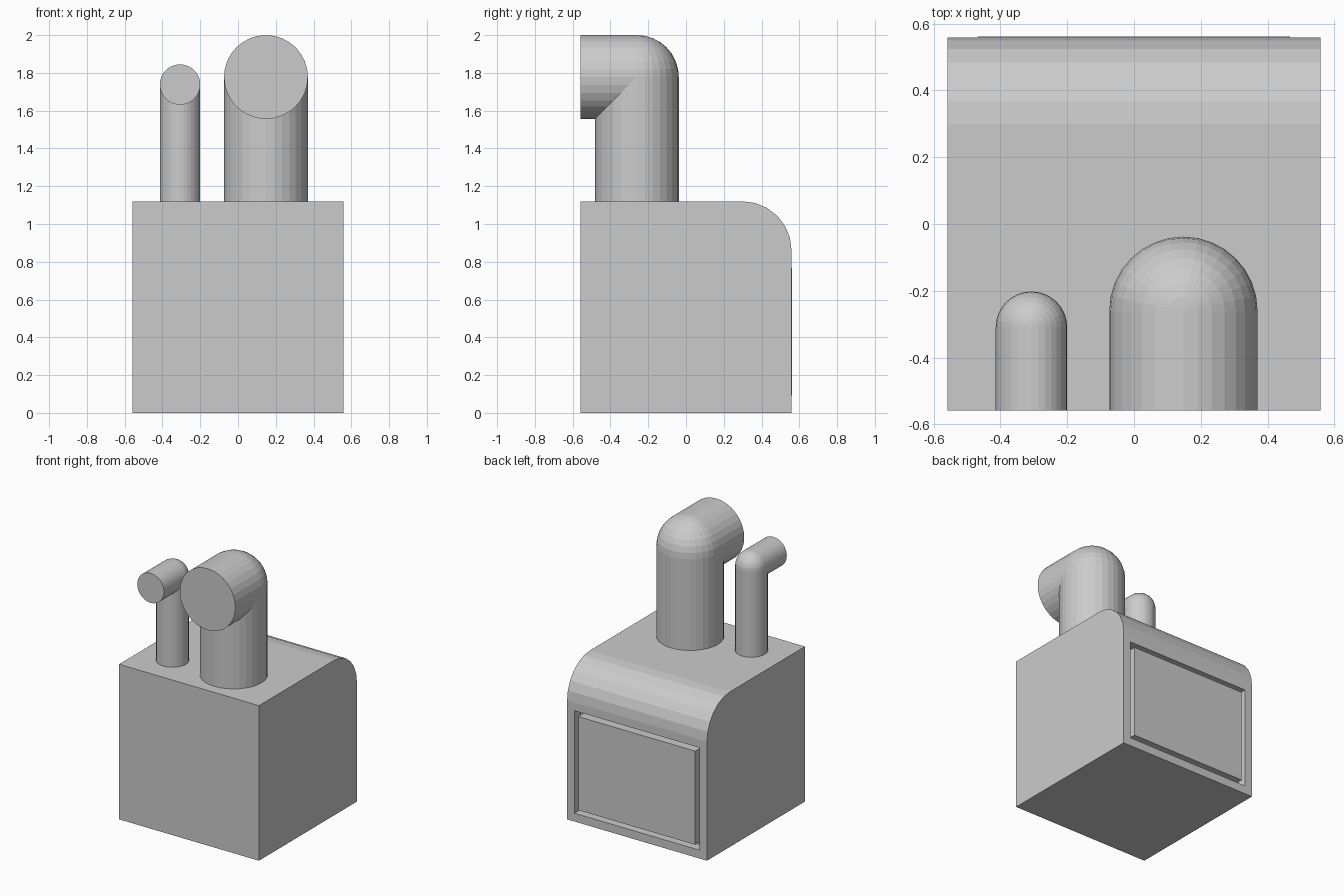
import bpy, bmesh
from math import sin, cos, pi
from mathutils import Matrix, Vector

cube = bpy.data.objects.get("Cube")
if cube:
    bpy.data.objects.remove(cube, do_unlink=True)

# one plain grey for everything
grey = bpy.data.materials.new("plain_grey")
grey.use_nodes = True
color = (0.6, 0.6, 0.6, 1)
grey.diffuse_color = color
grey.node_tree.nodes["Principled BSDF"].inputs["Base Color"].default_value = color


def finish(bm, name):
    bmesh.ops.recalc_face_normals(bm, faces=bm.faces)
    mesh = bpy.data.meshes.new(name)
    bm.to_mesh(mesh)
    bm.free()
    mesh.materials.append(grey)
    obj = bpy.data.objects.new(name, mesh)
    bpy.context.collection.objects.link(obj)
    return obj


# housing: side profile with a rounded top back edge, extruded across the width
HALF, HEIGHT, ROUND, STEPS = 0.559, 1.12, 0.26, 6
profile = [(-HALF, 0), (HALF, 0)]
for i in range(STEPS + 1):
    a = pi / 2 * i / STEPS
    profile.append((HALF - ROUND + ROUND * cos(a), HEIGHT - ROUND + ROUND * sin(a)))
profile.append((-HALF, HEIGHT))

bm = bmesh.new()
side = bm.faces.new([bm.verts.new((-HALF, y, z)) for y, z in profile])
ext = bmesh.ops.extrude_face_region(bm, geom=[side])
bmesh.ops.translate(bm, vec=(2 * HALF, 0, 0),
                    verts=[v for v in ext["geom"] if isinstance(v, bmesh.types.BMVert)])
bmesh.ops.recalc_face_normals(bm, faces=bm.faces)


def push(face, distance):
    new = bmesh.ops.extrude_discrete_faces(bm, faces=[face])["faces"][0]
    bmesh.ops.translate(bm, vec=(0, distance, 0), verts=new.verts)
    return new


# back hatch: a groove around a raised panel
DEPTH = 0.07
back = max((f for f in bm.faces if f.normal.y > 0.99), key=lambda f: f.calc_area())
bmesh.ops.inset_region(bm, faces=[back], thickness=0.085)
back = push(back, -DEPTH)
bmesh.ops.inset_region(bm, faces=[back], thickness=0.045)
push(back, DEPTH + 0.003)
finish(bm, "housing")


# elbow pipes: upright tube, ball corner and forward-facing outlet
def tube(name, start, end, radius):
    start, end = Vector(start), Vector(end)
    axis = end - start
    bm = bmesh.new()
    bmesh.ops.create_cone(bm, cap_ends=True, segments=32, radius1=radius, radius2=radius,
                          depth=axis.length,
                          matrix=Matrix.Translation((start + end) / 2)
                          @ axis.to_track_quat("Z", "Y").to_matrix().to_4x4())
    finish(bm, name)


def elbow_pipe(name, x, y, z, radius):
    tube(name + "_upright", (x, y, HEIGHT - 0.05), (x, y, z), radius)
    tube(name + "_outlet", (x, y, z), (x, -HALF, z), radius)
    bm = bmesh.new()
    bmesh.ops.create_uvsphere(bm, u_segments=32, v_segments=16, radius=radius,
                              matrix=Matrix.Translation((x, y, z)))
    finish(bm, name + "_corner")


elbow_pipe("large_pipe", 0.148, -0.26, 1.778, 0.222)
elbow_pipe("small_pipe", -0.307, -0.309, 1.738, 0.107)
